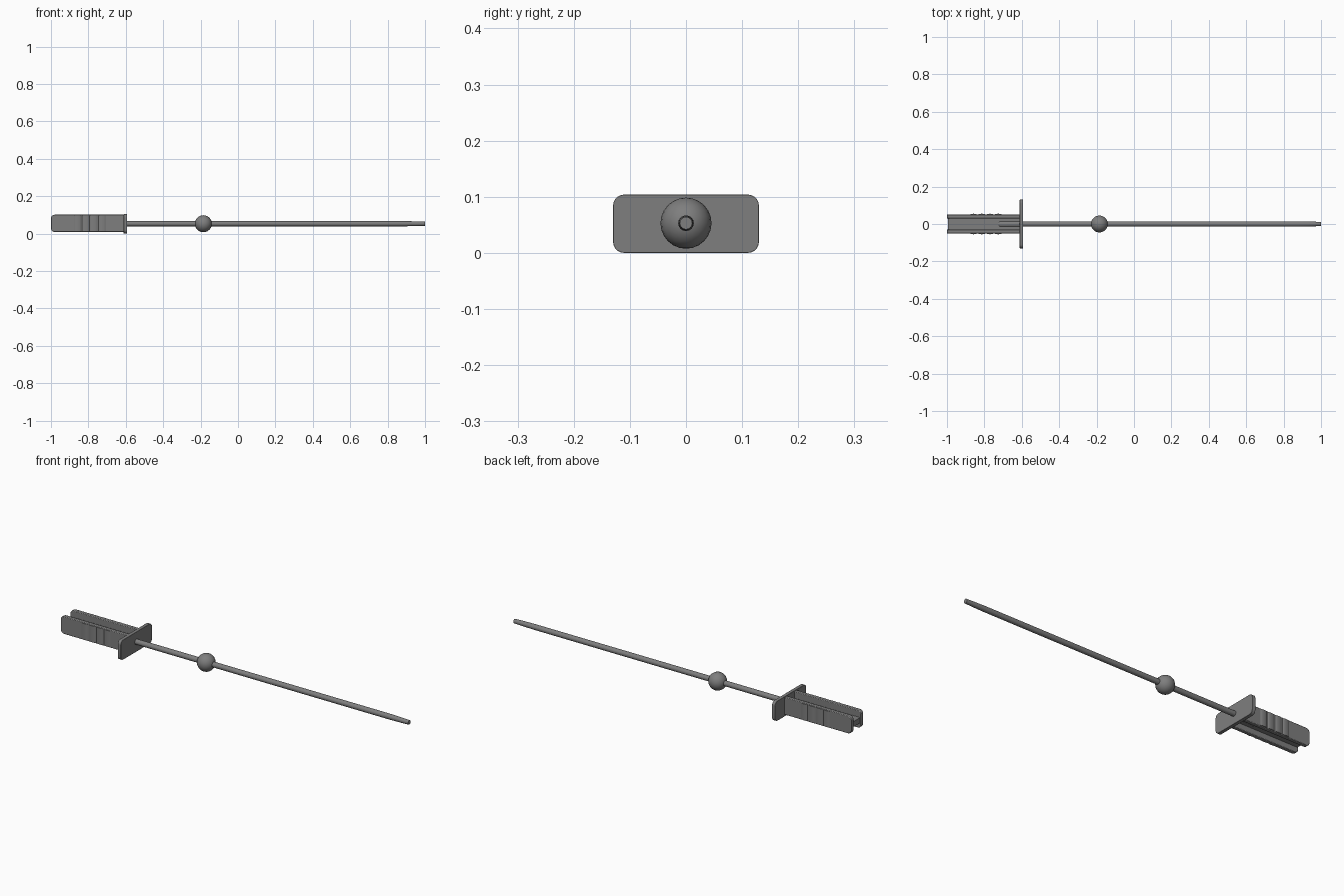
import bpy, bmesh, math
from mathutils import Vector

if "Cube" in bpy.data.objects:
    bpy.data.objects.remove(bpy.data.objects["Cube"])

ZC = 0.053  # height of the long axis
dark = bpy.data.materials.new("dark_grey")
dark.diffuse_color = (0.21, 0.21, 0.21, 1)
dark.use_nodes = True
dark.node_tree.nodes["Principled BSDF"].inputs["Base Color"].default_value = dark.diffuse_color


def finish(name, bm):
    bmesh.ops.recalc_face_normals(bm, faces=bm.faces[:])
    mesh = bpy.data.meshes.new(name)
    bm.to_mesh(mesh)
    bm.free()
    mesh.materials.append(dark)
    ob = bpy.data.objects.new(name, mesh)
    bpy.context.collection.objects.link(ob)
    bpy.ops.object.select_all(action='DESELECT')
    ob.select_set(True)
    bpy.context.view_layer.objects.active = ob
    bpy.ops.object.shade_smooth_by_angle(angle=math.radians(35))
    return ob


def rounded(u0, u1, v0, v1, radii, seg=5):
    """Rounded rectangle, radii in order: low-low, high-low, high-high, low-high."""
    pts = []
    corners = [(u0, v0, 1, 1), (u1, v0, -1, 1), (u1, v1, -1, -1), (u0, v1, 1, -1)]
    for i, ((u, v, su, sv), r) in enumerate(zip(corners, radii)):
        if r == 0:
            pts.append((u, v))
            continue
        for k in range(seg + 1):
            a = math.pi + i * math.pi / 2 + k * math.pi / 2 / seg
            pts.append((u + su * r + r * math.cos(a), v + sv * r + r * math.sin(a)))
    return pts


def extrude(name, pts, place, depth, bevel=0.0):
    bm = bmesh.new()
    face = bm.faces.new([bm.verts.new(place(u, v)) for u, v in pts])
    out = bmesh.ops.extrude_face_region(bm, geom=[face])
    bmesh.ops.translate(bm, verts=[g for g in out['geom'] if isinstance(g, bmesh.types.BMVert)],
                        vec=Vector(depth))
    ob = finish(name, bm)
    if bevel:
        mod = ob.modifiers.new("soft_edges", 'BEVEL')
        mod.width, mod.segments = bevel, 2
        mod.limit_method = 'ANGLE'
        mod.angle_limit = math.radians(40)
    return ob


def lathe(name, rings, sides):
    """Capped tube along x from (x, radius) rings."""
    bm = bmesh.new()
    loops = [[bm.verts.new((x, r * math.cos(2 * math.pi * k / sides),
                            ZC + r * math.sin(2 * math.pi * k / sides))) for k in range(sides)]
             for x, r in rings]
    for a, b in zip(loops, loops[1:]):
        for k in range(sides):
            n = (k + 1) % sides
            bm.faces.new((a[k], a[n], b[n], b[k]))
    bm.faces.new(loops[0])
    bm.faces.new(loops[-1])
    return finish(name, bm)


# Blade rod with a slightly tapered tip, and the sleeve that seats it in the grip
lathe("blade_rod", [(-0.66, 0.014), (0.88, 0.014), (0.95, 0.0128), (1.0, 0.0112)], 16)
lathe("rod_sleeve", [(-0.73, 0.012), (-0.715, 0.02), (-0.60, 0.02)], 12)

# Sliding ball, poles along the rod
bm = bmesh.new()
bmesh.ops.create_uvsphere(bm, u_segments=20, v_segments=12, radius=0.0455)
bmesh.ops.translate(bm, verts=bm.verts, vec=(-0.185, 0, ZC))
finish("ball", bm)

# Cross guard
extrude("guard", rounded(-0.13, 0.13, 0.0, 0.104, [0.02] * 4),
        lambda u, v: (-0.611, u, v), (0.018, 0, 0), 0.001)

# Grip: web joining two side plates, each with four shallow rounded ribs
extrude("grip_web", rounded(-0.032, 0.032, 0.038, 0.066, [0] * 4),
        lambda u, v: (-0.995, u, v), (0.39, 0, 0))
for side, s in (("left", 1), ("right", -1)):
    extrude("grip_plate_" + side, rounded(-1.0, -0.605, 0.009, 0.101, [0.02, 0, 0, 0.02]),
            lambda u, v: (u, s * 0.03, v), (0, s * 0.021, 0), 0.003)
    for i in range(4):
        x = -0.858 + 0.044 * i
        prof = [(x + 0.02 * math.cos(math.pi * k / 8),
                 0.0495 + 0.0055 * math.sin(math.pi * k / 8)) for k in range(9)]
        extrude(f"grip_rib_{side}_{i + 1}", prof,
                lambda u, v: (u, s * v, 0.012), (0, 0, 0.086))
